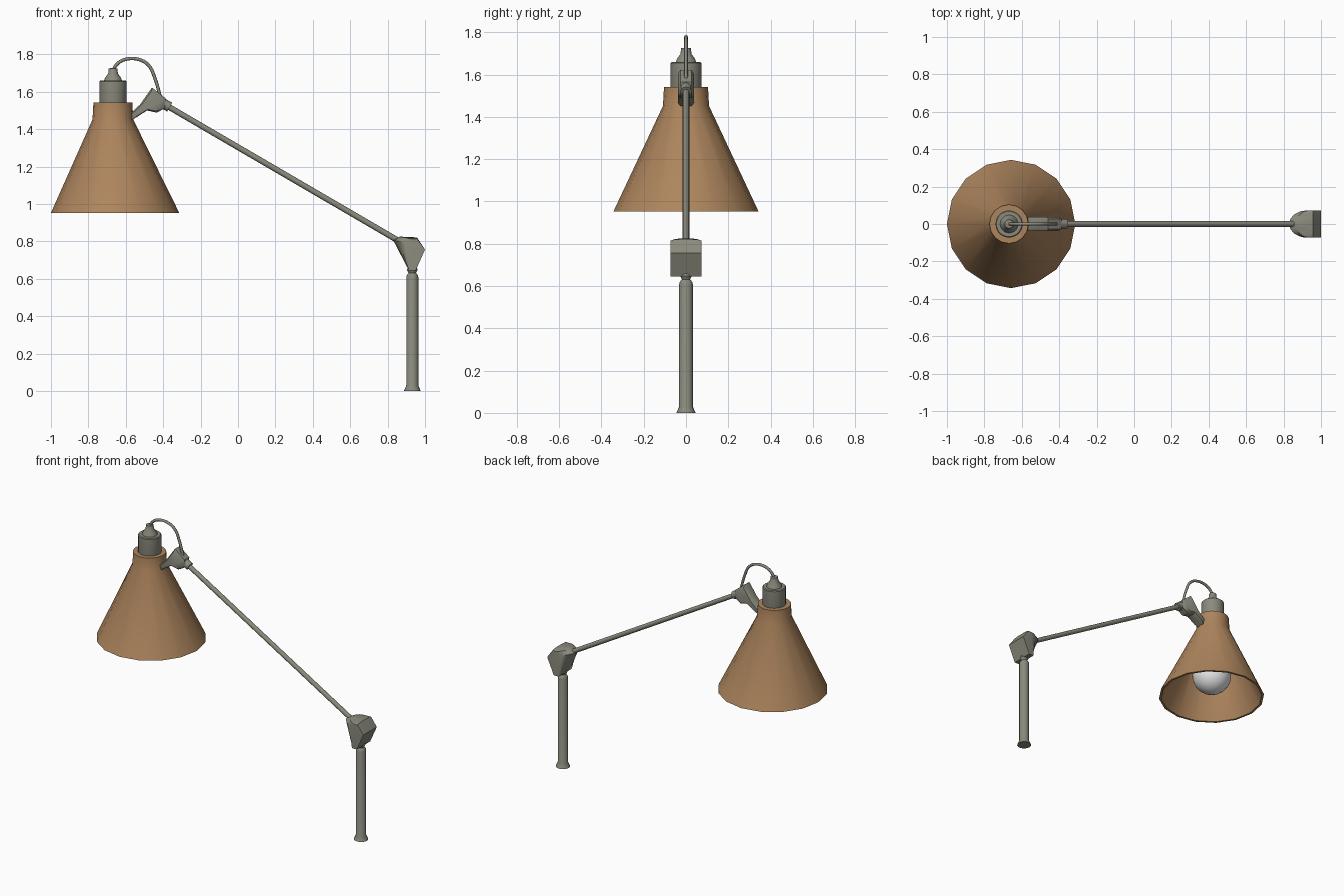
import bpy, bmesh, math
from mathutils import Vector

if "Cube" in bpy.data.objects:
    bpy.data.objects.remove(bpy.data.objects["Cube"])


def material(name, rgb):
    m = bpy.data.materials.new(name)
    m.diffuse_color = (*rgb, 1)
    m.use_nodes = True
    m.node_tree.nodes["Principled BSDF"].inputs["Base Color"].default_value = m.diffuse_color
    return m


COPPER = material("copper brown", (0.42, 0.235, 0.11))
GREY = material("warm grey metal", (0.26, 0.255, 0.205))
WHITE = material("bulb white", (0.8, 0.8, 0.8))


def finish(name, bm, mat, angle=35):
    bmesh.ops.recalc_face_normals(bm, faces=bm.faces)
    me = bpy.data.meshes.new(name)
    bm.to_mesh(me)
    bm.free()
    me.materials.append(mat)
    ob = bpy.data.objects.new(name, me)
    bpy.context.collection.objects.link(ob)
    bpy.ops.object.select_all(action='DESELECT')
    ob.select_set(True)
    bpy.context.view_layer.objects.active = ob
    bpy.ops.object.shade_smooth_by_angle(angle=math.radians(angle))
    return ob


def loft(bm, rings):
    """Bridge rings of points and cap both ends."""
    vs = [[bm.verts.new(p) for p in r] for r in rings]
    n = len(vs[0])
    for a, b in zip(vs, vs[1:]):
        for i in range(n):
            j = (i + 1) % n
            bm.faces.new((a[i], a[j], b[j], b[i]))
    bm.faces.new(vs[0])
    bm.faces.new(vs[-1])


def lathe(name, x, profile, mat, n=16, lean=lambda z: 0, angle=35):
    """Profile of (radius, z) turned about the vertical line at x."""
    bm = bmesh.new()
    loft(bm, [[(x + lean(z) + r * math.cos(math.tau * i / n),
                r * math.sin(math.tau * i / n), z) for i in range(n)]
              for r, z in profile])
    return finish(name, bm, mat, angle)


def rod(name, a, b, r, mat, n=12):
    a, b = Vector(a), Vector(b)
    q = (b - a).to_track_quat('Z', 'Y')
    ring = [q @ Vector((r * math.cos(math.tau * i / n), r * math.sin(math.tau * i / n), 0))
            for i in range(n)]
    bm = bmesh.new()
    loft(bm, [[a + p for p in ring], [b + p for p in ring]])
    return finish(name, bm, mat)


# Post with flared foot and narrow neck
lathe("post", 0.932, [(0.045, 0), (0.042, 0.008), (0.032, 0.03), (0.032, 0.61),
                      (0.029, 0.62), (0.02, 0.632), (0.028, 0.648), (0.02, 0.68)], GREY)

# Lower joint: wedge, flat at the back, rounded towards the arm
tip = [(0.829, 0.808), (0.866, 0.826), (0.957, 0.822), (1.0, 0.757), (0.95, 0.645), (0.914, 0.645)]
side = [(0.925, 0.785), (0.935, 0.812), (0.957, 0.815), (1.0, 0.757), (0.95, 0.645), (0.914, 0.645)]
bm = bmesh.new()
slices = []
for i in range(9):
    s = math.sin(math.pi / 2 * (i - 4) / 4)
    t = 1 - math.sqrt(max(0, 1 - s * s))
    slices.append([(p[0] + (q[0] - p[0]) * t, 0.073 * s, p[1] + (q[1] - p[1]) * t)
                   for p, q in zip(tip, side)])
loft(bm, slices)
finish("lower_joint", bm, GREY)

# Arm and its ferrule
rod("arm", (-0.41, 0, 1.543), (0.87, 0, 0.797), 0.0155, GREY)
rod("arm_ferrule", (-0.43, 0, 1.556), (-0.365, 0, 1.518), 0.027, GREY)

# Upper joint: bracket with bevelled sides
outline = [(-0.585, 1.475), (-0.524, 1.532), (-0.46, 1.623), (-0.387, 1.566),
           (-0.392, 1.512), (-0.433, 1.489), (-0.487, 1.5), (-0.565, 1.45)]
cx, cz = -0.47, 1.535
bm = bmesh.new()
loft(bm, [[(cx + (x - cx) * k, y, cz + (z - cz) * k) for x, z in outline]
          for y, k in ((-0.037, 0.8), (-0.026, 1), (0.026, 1), (0.037, 0.8))])
finish("upper_joint", bm, GREY, 40)

# Hollow sixteen-sided shade, leaning very slightly
lathe("shade", -0.669, [(0.06, 1.535), (0.06, 1.542), (0.104, 1.542), (0.109, 1.452),
                        (0.343, 0.953), (0.328, 0.953), (0.096, 1.448), (0.092, 1.525),
                        (0.06, 1.525)], COPPER,
      lean=lambda z: 0.012 * max(0, (1.452 - z) / 0.5))

# Lamp holder with stepped cap
lathe("lamp_holder", -0.668, [(0.055, 1.45), (0.073, 1.53), (0.073, 1.655), (0.068, 1.66),
                              (0.048, 1.66), (0.043, 1.675), (0.026, 1.698),
                              (0.023, 1.725), (0.012, 1.727)], GREY, n=20)

# Bulb: round globe with a neck
globe = [(0.126 * math.sin(a), 1.11 - 0.126 * math.cos(a))
         for a in [math.radians(d) for d in (2, 15, 30, 45, 60, 75, 90, 105, 120, 135)]]
lathe("bulb", -0.66, globe + [(0.06, 1.25), (0.045, 1.32), (0.045, 1.47)], WHITE, n=24, angle=60)

# Cable looping from the lamp holder to the joint
cu = bpy.data.curves.new("cable", 'CURVE')
cu.dimensions = '3D'
cu.bevel_depth = 0.009
cu.bevel_resolution = 2
cu.resolution_u = 5
cu.use_fill_caps = True
path = [(-0.668, 1.715), (-0.645, 1.75), (-0.604, 1.773), (-0.53, 1.773),
        (-0.478, 1.742), (-0.444, 1.672), (-0.417, 1.58)]
sp = cu.splines.new('BEZIER')
sp.bezier_points.add(len(path) - 1)
for bp, (x, z) in zip(sp.bezier_points, path):
    bp.co = (x, 0, z)
    bp.handle_left_type = bp.handle_right_type = 'AUTO'
cu.materials.append(GREY)
bpy.context.collection.objects.link(bpy.data.objects.new("cable", cu))
